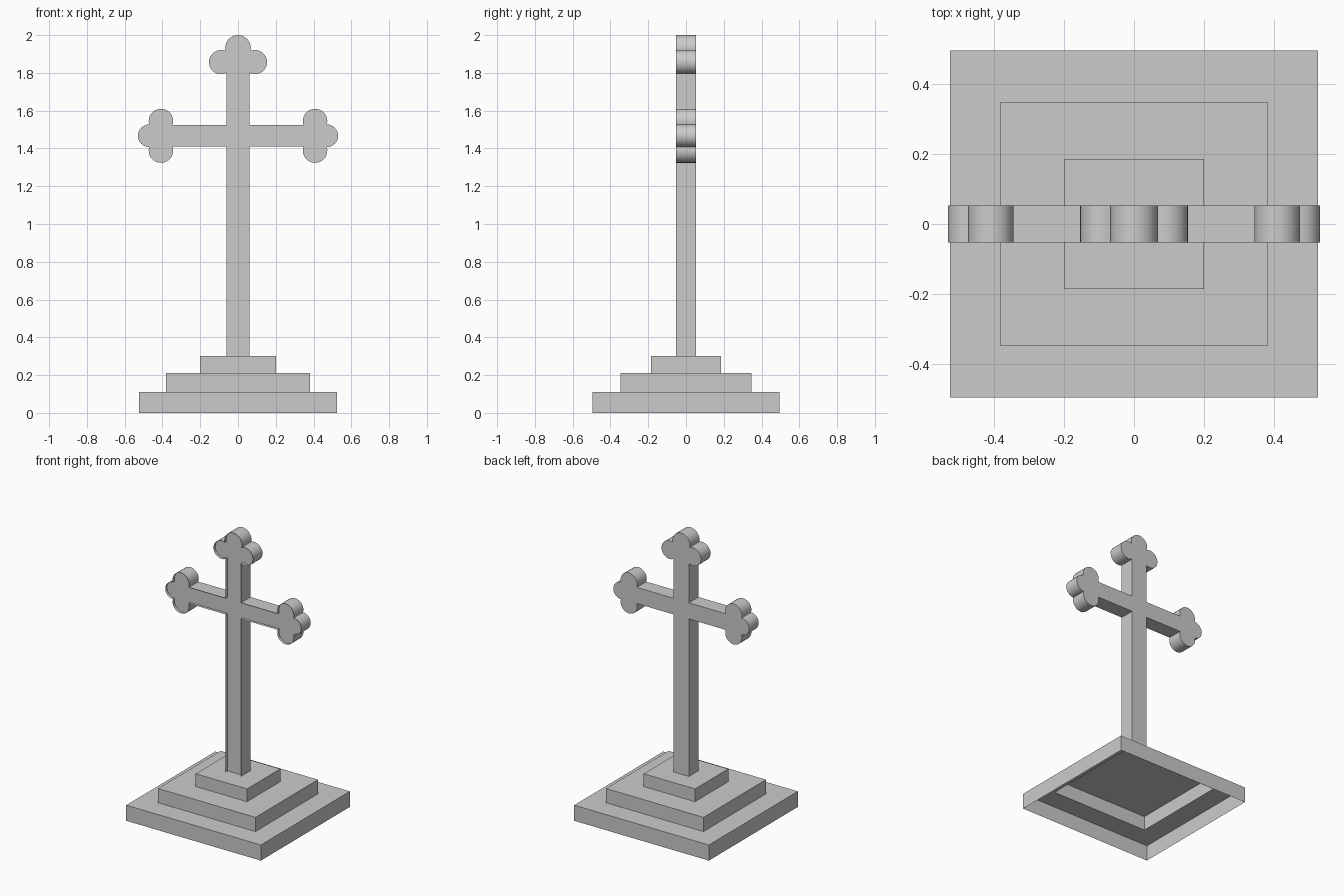
import bpy, bmesh, math

if "Cube" in bpy.data.objects:
    bpy.data.objects.remove(bpy.data.objects["Cube"])

MID = 1.467            # height of the crossbar centre line
ARM_W, POST_W = 0.057, 0.06
DEPTH, RECESS = 0.053, 0.02


def finish(name, bm, smooth=False):
    me = bpy.data.meshes.new(name)
    bm.to_mesh(me)
    bm.free()
    ob = bpy.data.objects.new(name, me)
    bpy.context.collection.objects.link(ob)
    if smooth:
        bpy.context.view_layer.objects.active = ob
        ob.select_set(True)
        bpy.ops.object.shade_smooth_by_angle(angle=math.radians(30))
        ob.select_set(False)
    return ob


def step(name, hx, hy, z0, z1, hole=None, bottom=False):
    """Base step, open underneath unless bottom is set; hole cuts the top face."""
    bm = bmesh.new()

    def ring(x, y, z):
        return [bm.verts.new((sx * x, sy * y, z))
                for sx, sy in ((-1, -1), (1, -1), (1, 1), (-1, 1))]

    lo, hi = ring(hx, hy, z0), ring(hx, hy, z1)
    inner = ring(*hole, z1) if hole else None
    for i in range(4):
        j = (i + 1) % 4
        bm.faces.new((lo[i], lo[j], hi[j], hi[i]))
        if inner:
            bm.faces.new((hi[i], hi[j], inner[j], inner[i]))
    if not inner:
        bm.faces.new(hi)
    if bottom:
        bm.faces.new(lo[::-1])
    finish(name, bm)


def arc(cu, cv, r, a0, a1, n):
    return [(cu + r * math.cos(a0 + (a1 - a0) * i / n),
             cv + r * math.sin(a0 + (a1 - a0) * i / n)) for i in range(n + 1)]


def trefoil(w, su, sv, sr, eu, er):
    """Arm end outline (u along the arm, v across), clockwise from +v to -v."""
    a0 = math.pi + math.asin((sv - w) / sr)
    # where the side lobe meets the end lobe
    d = math.hypot(eu - su, sv)
    along = (sr * sr - er * er + d * d) / (2 * d)
    h = math.sqrt(sr * sr - along * along)
    du, dv = (eu - su) / d, -sv / d
    pu, pv = su + du * along - dv * h, sv + dv * along + du * h
    half = arc(su, sv, sr, a0, math.atan2(pv - sv, pu - su), 16)
    half += arc(eu, 0, er, math.atan2(pv, pu - eu), 0, 8)[1:]
    return half + [(u, -v) for u, v in half[-2::-1]]


# stepped base: hollow lower steps, block on top
step("base_step_lower", 0.525, 0.495, 0.0, 0.11, hole=(0.38, 0.348))
step("base_step_middle", 0.38, 0.348, 0.11, 0.21)
step("base_step_upper", 0.20, 0.185, 0.21, 0.30, bottom=True)

# cross outline in x, z
side = trefoil(ARM_W, 0.408, 0.078, 0.065, 0.470, 0.060)
top = trefoil(POST_W, 0.390, 0.090, 0.064, 0.465, 0.068)
outline = [(-u, MID - v) for u, v in side]
outline += [(-POST_W, MID + ARM_W)]
outline += [(-v, MID + u) for u, v in top]
outline += [(POST_W, MID + ARM_W)]
outline += [(u, MID + v) for u, v in side]
outline += [(POST_W, MID - ARM_W), (POST_W, 0.30), (-POST_W, 0.30), (-POST_W, MID - ARM_W)]

# cross body: flat back, thin rim round a slightly recessed front
bm = bmesh.new()
front, back, panel = ([bm.verts.new((x, y, z)) for x, z in outline]
                      for y in (-DEPTH, DEPTH, -DEPTH + RECESS))
for i in range(len(outline)):
    j = (i + 1) % len(outline)
    bm.faces.new((front[i], front[j], back[j], back[i]))
bm.faces.new(back)
bm.faces.new(panel[::-1])
bm.normal_update()
finish("trefoil_cross", bm, smooth=True)
